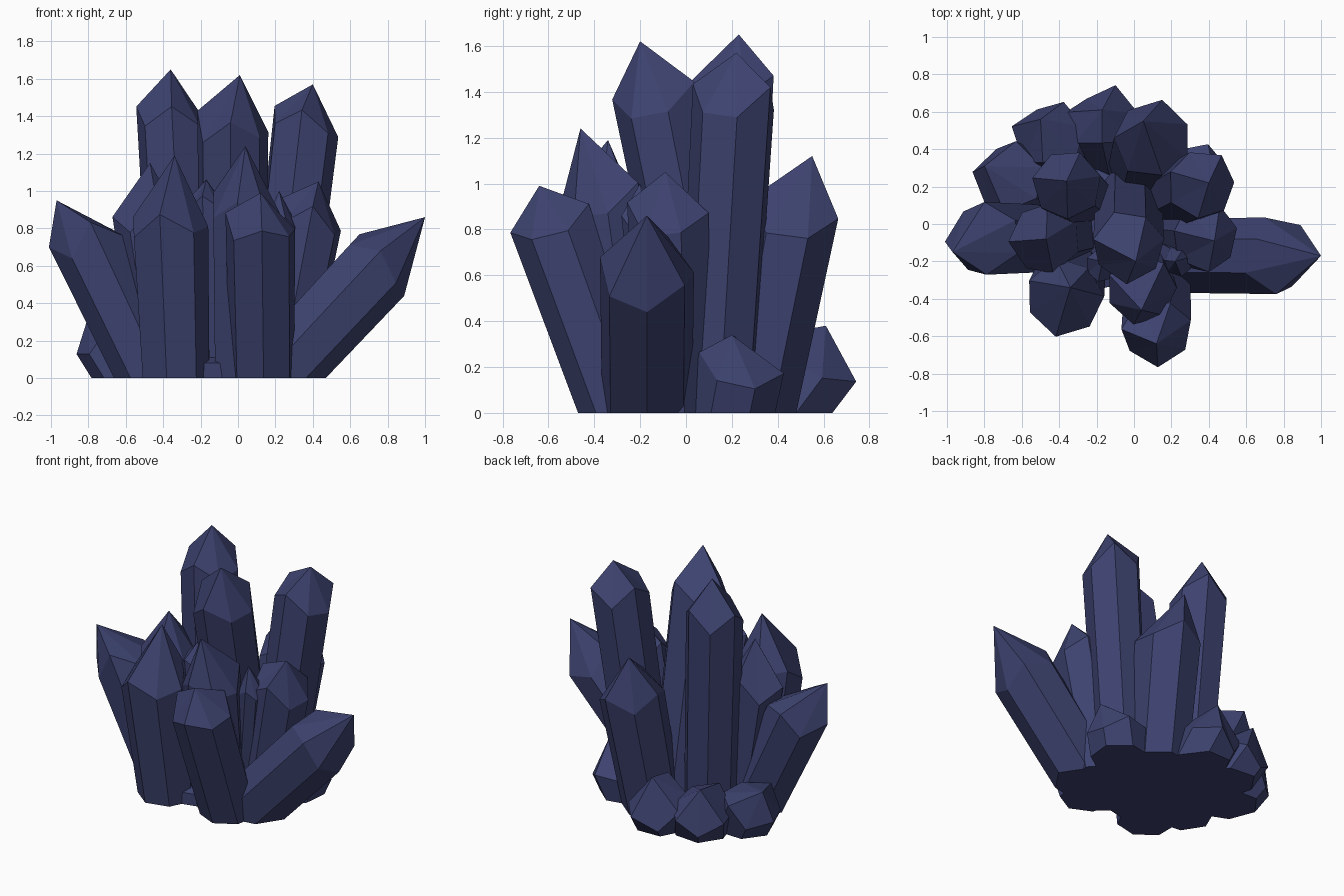
import bpy, bmesh, math, random
from mathutils import Vector

if "Cube" in bpy.data.objects:
    bpy.data.objects.remove(bpy.data.objects["Cube"])

random.seed(4)
mat = bpy.data.materials.new("dark indigo crystal")
mat.diffuse_color = (0.047, 0.055, 0.160, 1)
mat.use_nodes = True
mat.node_tree.nodes["Principled BSDF"].inputs["Base Color"].default_value = mat.diffuse_color


def crystal(name, base, shoulder, apex, r, phase=0.0, taper=0.88, zig=0.05, sides=7):
    """Tilted prism from base (x, y) on the ground to an off-centre pointed tip, cut flat at z = 0."""
    b, s, a = Vector((*base, 0)), Vector(shoulder), Vector(apex)
    d = (s - b).normalized()
    u = Vector((0, 1, 0)).cross(d).normalized()
    v = d.cross(u)
    low = b - d * 0.3
    bm = bmesh.new()
    rings = []
    for c, rad, z in ((low, r * taper, 0), (s, r, zig)):
        ring = []
        for i in range(sides):
            t = math.radians(phase) + math.tau * i / sides
            p = c + (u * math.cos(t) + v * math.sin(t)) * rad
            p += d * (z * (1 if i % 2 else -1) + random.uniform(-z, z) * 0.5)
            ring.append(bm.verts.new(p))
        rings.append(ring)
    tip = bm.verts.new(a)
    bm.faces.new(rings[0][::-1])
    for i in range(sides):
        j = (i + 1) % sides
        bm.faces.new((rings[0][i], rings[0][j], rings[1][j], rings[1][i]))
        bm.faces.new((rings[1][i], rings[1][j], tip))
    cut = bmesh.ops.bisect_plane(bm, geom=bm.verts[:] + bm.edges[:] + bm.faces[:],
                                 plane_co=(0, 0, 0), plane_no=(0, 0, 1), clear_inner=True)
    bmesh.ops.holes_fill(bm, edges=[e for e in cut["geom_cut"] if isinstance(e, bmesh.types.BMEdge)])
    bmesh.ops.recalc_face_normals(bm, faces=bm.faces[:])
    me = bpy.data.meshes.new(name)
    bm.to_mesh(me)
    bm.free()
    me.materials.append(mat)
    bpy.context.collection.objects.link(bpy.data.objects.new(name, me))


# Tall central crystals
crystal("tall_back_left", (-0.29, 0.15), (-0.36, 0.21, 1.41), (-0.36, 0.23, 1.65), 0.185, 15, 0.92)
crystal("tall_centre", (-0.03, 0.15), (-0.03, -0.12, 1.35), (0.01, -0.20, 1.62), 0.195, 10, 0.9)
crystal("tall_right", (0.20, 0.13), (0.36, 0.21, 1.37), (0.40, 0.22, 1.57), 0.185, 5, 0.9)
# Medium crystals around them
crystal("left_outer", (-0.46, -0.08), (-0.81, -0.08, 0.74), (-0.97, -0.15, 0.95), 0.20, 30)
crystal("left_inner", (-0.36, -0.06), (-0.48, -0.08, 0.86), (-0.47, -0.08, 1.15), 0.19, 30)
crystal("front_left", (-0.34, -0.28), (-0.37, -0.39, 0.83), (-0.34, -0.34, 1.19), 0.21, 0, 0.85)
crystal("front_centre", (0.03, -0.22), (0.04, -0.35, 0.94), (0.04, -0.46, 1.24), 0.19, 0, 0.85)
crystal("front_outer", (0.13, -0.28), (0.12, -0.58, 0.83), (0.12, -0.64, 0.99), 0.19, 15, 0.92, 0.04)
crystal("right_outer", (0.19, -0.17), (0.77, -0.17, 0.62), (1.0, -0.17, 0.86), 0.21, 0, 0.95)
crystal("right_inner", (0.22, -0.05), (0.38, -0.07, 0.85), (0.43, -0.09, 1.05), 0.185, 15)
crystal("back", (0.05, 0.29), (0.10, 0.45, 0.82), (0.05, 0.55, 1.12), 0.21, 25, 0.88)
# Slim crystals in the gaps
crystal("slim_left", (-0.13, -0.18), (-0.17, -0.22, 0.95), (-0.17, -0.20, 1.06), 0.09, 0, 0.8, 0.02)
crystal("slim_right", (0.13, -0.13), (0.24, -0.20, 0.84), (0.22, -0.20, 1.0), 0.08, 20, 0.8, 0.02)
# Low stubs at the back
for name, base, sh, ap in (
        ("stub_left", (-0.56, 0.19), (-0.68, 0.25, 0.20), (-0.80, 0.31, 0.33)),
        ("stub_back_left", (-0.38, 0.37), (-0.46, 0.48, 0.19), (-0.50, 0.56, 0.36)),
        ("stub_back", (-0.14, 0.42), (-0.17, 0.56, 0.19), (-0.17, 0.61, 0.38)),
        ("stub_right", (0.27, 0.20), (0.34, 0.24, 0.20), (0.44, 0.20, 0.34))):
    crystal(name, base, sh, ap, 0.195, 20, 0.95, 0.04)
# Hidden core closing the underside
crystal("core", (-0.12, 0.0), (-0.12, 0.0, 0.08), (-0.12, 0.0, 0.2), 0.36, 0, 1.0, 0.0)
